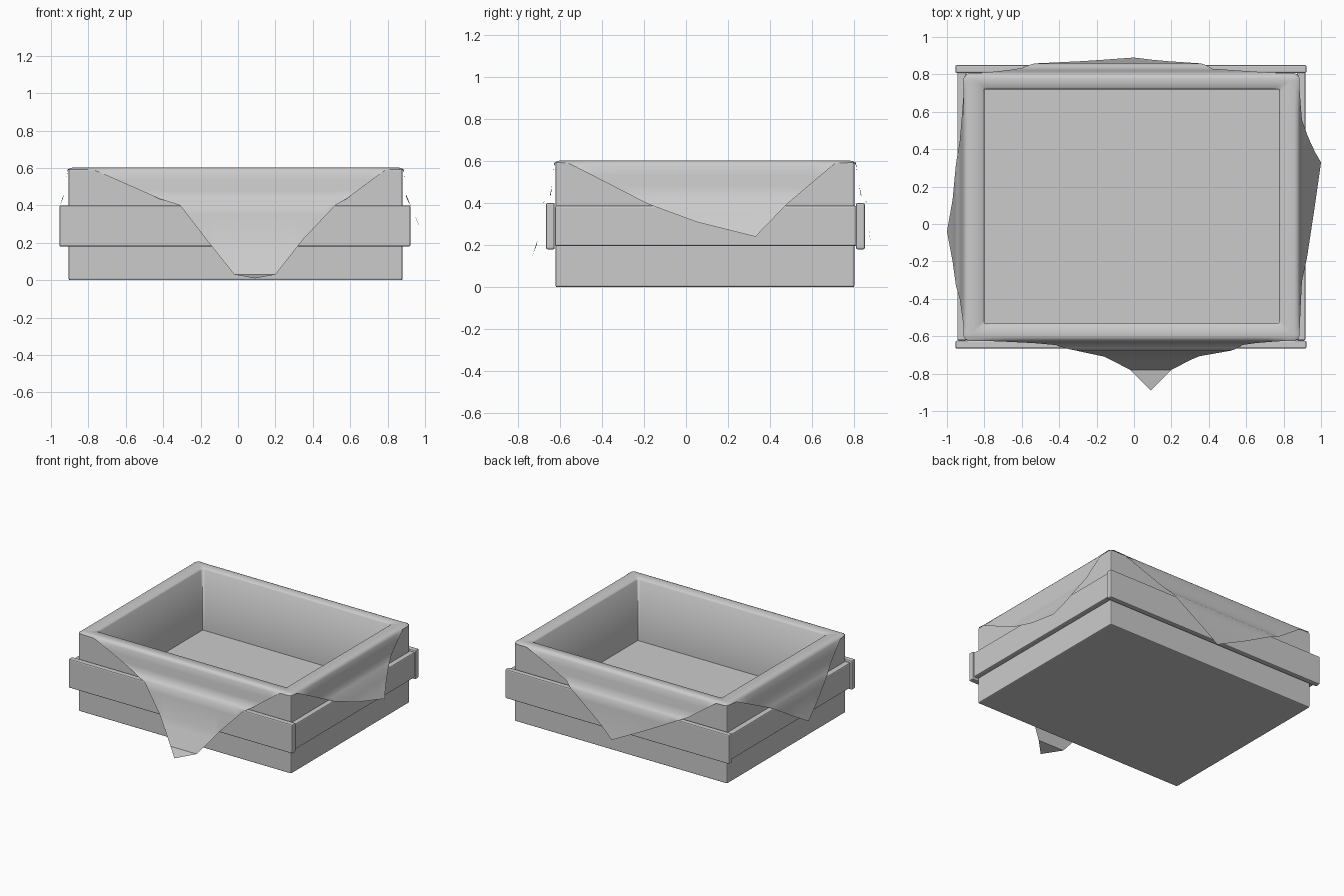
import bpy, bmesh
from mathutils import Vector

if "Cube" in bpy.data.objects:
    bpy.data.objects.remove(bpy.data.objects["Cube"])

X0, X1, Y0, Y1 = -0.905, 0.88, -0.62, 0.80      # crate outer walls
IX0, IX1, IY0, IY1 = -0.80, 0.775, -0.53, 0.72  # lining opening
FLOOR, TOP = 0.13, 0.602


def box(name, x0, x1, y0, y1, z0, z1, bevel=0.008):
    bpy.ops.mesh.primitive_cube_add(size=1, location=((x0 + x1) / 2, (y0 + y1) / 2, (z0 + z1) / 2))
    o = bpy.context.object
    o.name = name
    o.scale = (x1 - x0, y1 - y0, z1 - z0)
    bpy.ops.object.transform_apply(location=False, rotation=False, scale=True)
    m = o.modifiers.new("bevel", 'BEVEL')
    m.width = bevel
    m.segments = 2
    return o


def lerp_table(table, v):
    # table is sorted by falling key
    if v >= table[0][0]:
        return table[0][1]
    for (a, p), (b, q) in zip(table, table[1:]):
        if v >= b:
            return p + (q - p) * (a - v) / (a - b)
    return table[-1][1]


# Crate body: hollow box, opening slightly larger than the lining
body = box("crate_body", X0, X1, Y0, Y1, 0.0, 0.595)
cut = box("crate_cutter", IX0 - 0.02, IX1 + 0.02, IY0 - 0.02, IY1 + 0.02, 0.11, 0.9)
cut.modifiers.clear()
cut.hide_render = True
cut.hide_viewport = True
m = body.modifiers.new("hollow", 'BOOLEAN')
m.operation = 'DIFFERENCE'
m.object = cut
m.solver = 'EXACT'

# Bands around the middle
box("front_band", -0.955, 0.922, Y0 - 0.046, Y0 - 0.004, 0.18, 0.40)
box("back_band", -0.955, 0.922, Y1 + 0.008, Y1 + 0.05, 0.18, 0.40)
box("left_band", -0.945, X0 + 0.01, Y0 - 0.002, Y1 + 0.01, 0.195, 0.388)
box("right_band", X1 - 0.01, 0.917, Y0 - 0.002, Y1 + 0.01, 0.195, 0.388)

# Cloth flaps: hem as (position along side, hem height), hang as (height, distance out)
TIP = 0.592
front = dict(
    hem=[(-0.885, TIP), (-0.77, 0.59), (-0.42, 0.435), (-0.31, 0.40), (-0.16, 0.205), (-0.02, 0.03),
         (0.09, 0.01), (0.2, 0.03), (0.35, 0.22), (0.52, 0.40), (0.58, 0.435), (0.79, 0.59), (0.86, TIP)],
    hang=[(0.58, 0.006), (0.44, 0.022), (0.405, 0.056), (0.2, 0.09), (0.03, 0.16), (0.01, 0.27)])
right = dict(
    hem=[(-0.60, TIP), (-0.56, 0.59), (-0.18, 0.395), (0.05, 0.31), (0.33, 0.24), (0.48, 0.395),
         (0.71, 0.59), (0.78, TIP)],
    hang=[(0.58, 0.006), (0.44, 0.02), (0.395, 0.045), (0.31, 0.08), (0.24, 0.12)])
back = dict(
    hem=[(0.86, TIP), (0.77, 0.59), (0.42, 0.44), (0.36, 0.40), (0.1, 0.21), (0.0, 0.125),
         (-0.27, 0.26), (-0.53, 0.40), (-0.60, 0.435), (-0.82, 0.59), (-0.885, TIP)],
    hang=[(0.58, 0.008), (0.44, 0.03), (0.405, 0.058), (0.25, 0.072), (0.125, 0.09)])
left = dict(
    hem=[(0.78, TIP), (0.70, 0.585), (0.32, 0.40), (0.13, 0.28), (-0.04, 0.18), (-0.2, 0.28),
         (-0.33, 0.40), (-0.55, 0.585), (-0.60, TIP)],
    hang=[(0.58, 0.006), (0.44, 0.03), (0.40, 0.047), (0.28, 0.065), (0.18, 0.095)])

SIDES = [  # flap, axis along, wall place, opening place, opening ends, outward sign
    (front, 0, Y0, IY0, IX0, IX1, -1),
    (right, 1, X1, IX1, IY0, IY1, 1),
    (back, 0, Y1, IY1, IX1, IX0, 1),
    (left, 1, X0, IX0, IY1, IY0, -1)]

bm = bmesh.new()
columns = []
floor_ring = []
for flap, axis, wall, inner, e0, e1, sgn in SIDES:
    hem, hang = flap["hem"], flap["hang"]
    s0, s1 = hem[0][0], hem[-1][0]
    pts = []
    for (a, za), (b, zb) in zip(hem, hem[1:]):
        for k in range(3):
            pts.append((a + (b - a) * k / 3, za + (zb - za) * k / 3))
    pts.append(hem[-1])
    levels = sorted({h[0] for h in hang} | {0.53, 0.48, 0.42, 0.35, 0.15, 0.1}, reverse=True)
    for s, end in pts:
        si = e0 + (e1 - e0) * (s - s0) / (s1 - s0)

        def P(along, across, z):
            return Vector((along, across, z) if axis == 0 else (across, along, z))

        col = [P(si, inner, FLOOR), P(si, inner, TOP - 0.012),
               P(si, inner + sgn * 0.01, TOP - 0.003), P(s, wall - sgn * 0.022, TOP),
               P(s, wall - sgn * 0.004, TOP - 0.005)]
        for z in levels:
            zz = max(z, end)
            col.append(P(s, wall + sgn * lerp_table(hang, zz), zz))
        col.append(P(s, wall + sgn * lerp_table(hang, end), end))
        columns.append([bm.verts.new(p) for p in col])

# Skin the columns all the way round; pad short columns with their last vertex
n = max(len(c) for c in columns)
for c in columns:
    c += [c[-1]] * (n - len(c))
for i, a in enumerate(columns):
    b = columns[(i + 1) % len(columns)]
    for r in range(n - 1):
        quad = []
        for v in (a[r], a[r + 1], b[r + 1], b[r]):
            if v not in quad:
                quad.append(v)
        if len(quad) > 2:
            bm.faces.new(quad)
# Lining floor
bm.faces.new([c[0] for c in columns])
bmesh.ops.remove_doubles(bm, verts=bm.verts, dist=0.0004)
bmesh.ops.recalc_face_normals(bm, faces=bm.faces)
mesh = bpy.data.meshes.new("cloth_lining")
bm.to_mesh(mesh)
bm.free()
cloth = bpy.data.objects.new("cloth_lining", mesh)
bpy.context.collection.objects.link(cloth)
bpy.ops.object.select_all(action='DESELECT')
cloth.select_set(True)
bpy.context.view_layer.objects.active = cloth
bpy.ops.object.shade_smooth_by_angle(angle=0.9)
